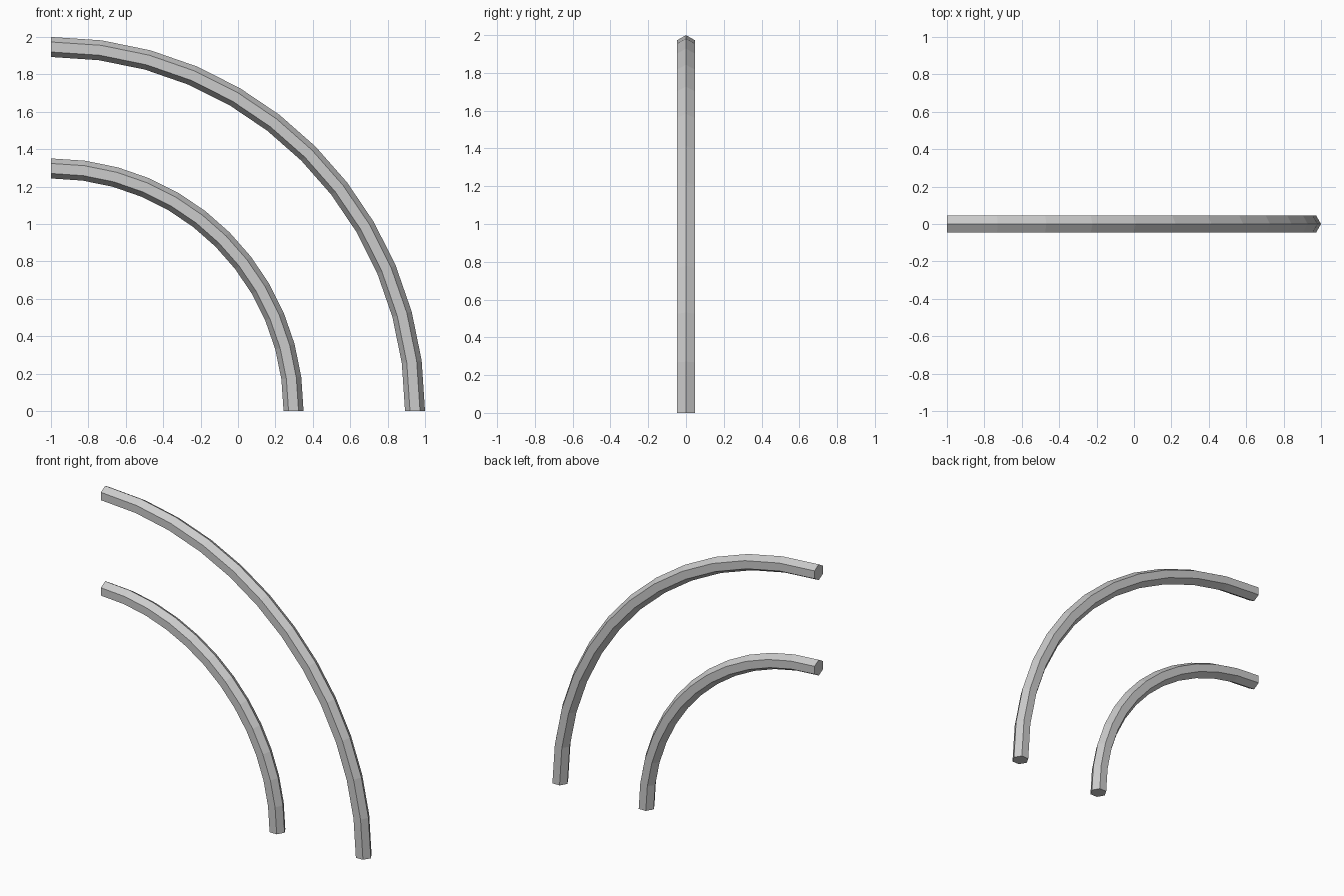
import bpy, bmesh, math
from mathutils import Vector
from mathutils.geometry import interpolate_bezier

if "Cube" in bpy.data.objects:
    bpy.data.objects.remove(bpy.data.objects["Cube"])

CENTRE = Vector((-1, 0, 0))
TUBE = 0.0535     # hexagon corner radius
SIDES = 6
STEPS = 12        # segments along each quarter arc
K = 0.5523        # handle length for a quarter circle


def quarter_rail(name, radius):
    """Hexagonal bar swept along a quarter circle in the xz plane."""
    path = interpolate_bezier(Vector((radius, 0, 0)), Vector((radius, 0, radius * K)),
                              Vector((radius * K, 0, radius)), Vector((0, 0, radius)), STEPS + 1)
    bm = bmesh.new()
    rings = []
    for p in path:
        out = p.normalized()
        ring = []
        for i in range(SIDES):
            a = 2 * math.pi * i / SIDES
            offset = out * math.cos(a) * TUBE + Vector((0, math.sin(a) * TUBE, 0))
            ring.append(bm.verts.new(CENTRE + p + offset))
        rings.append(ring)
    # side faces
    for r0, r1 in zip(rings, rings[1:]):
        for i in range(SIDES):
            j = (i + 1) % SIDES
            bm.faces.new((r0[i], r0[j], r1[j], r1[i]))
    # end caps
    bm.faces.new(rings[0])
    bm.faces.new(rings[-1])
    bmesh.ops.recalc_face_normals(bm, faces=bm.faces)
    mesh = bpy.data.meshes.new(name)
    bm.to_mesh(mesh)
    bm.free()
    obj = bpy.data.objects.new(name, mesh)
    bpy.context.collection.objects.link(obj)
    return obj


# Two concentric curved rails
quarter_rail("outer_rail", 1.9465)
quarter_rail("inner_rail", 1.297)
